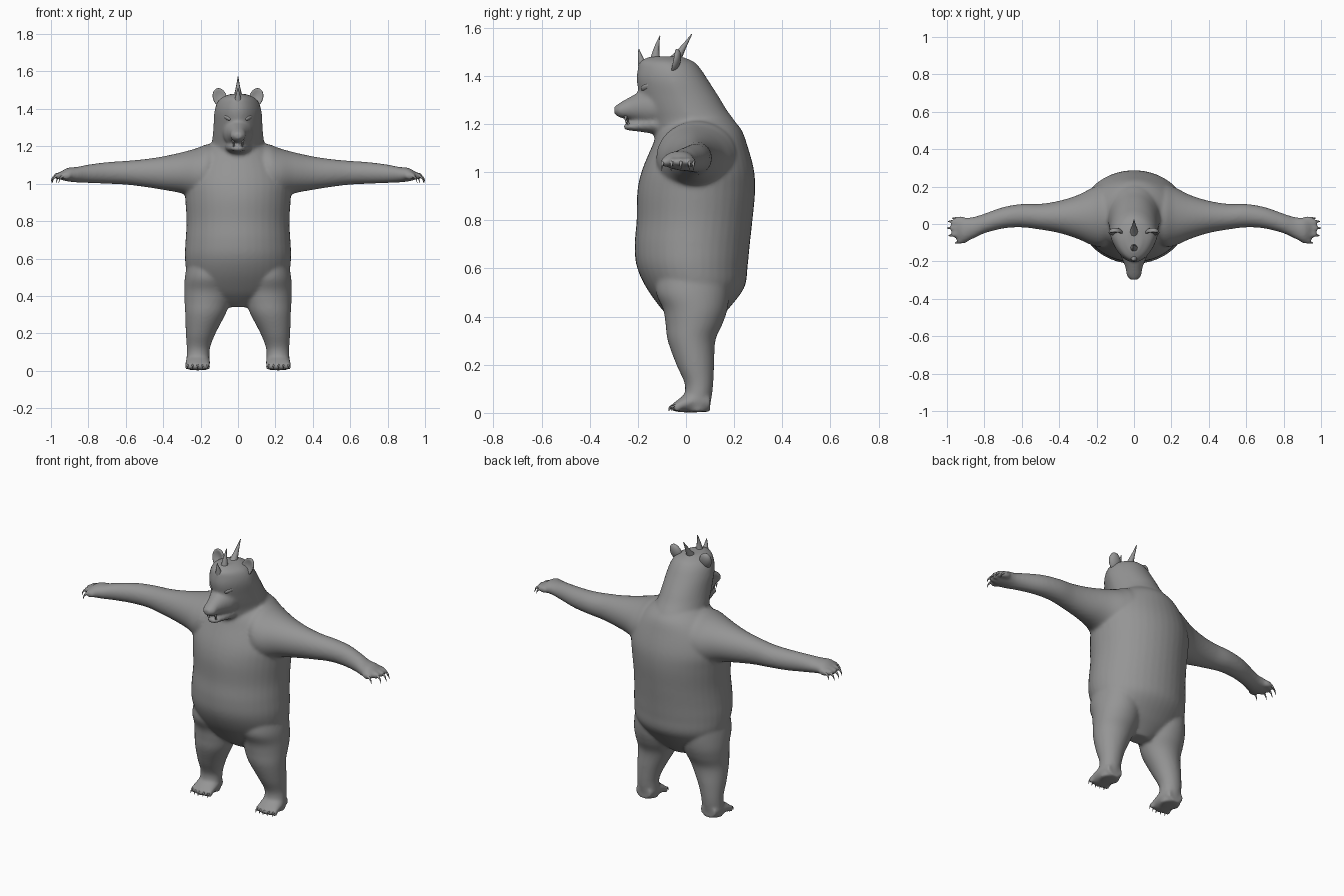
import bpy, bmesh, math
from mathutils import Vector

fur = bpy.data.materials.new("grey_fur")
fur.diffuse_color = (0.3, 0.3, 0.3, 1)


def finish(bm, name):
    bmesh.ops.recalc_face_normals(bm, faces=bm.faces)
    mesh = bpy.data.meshes.new(name)
    bm.to_mesh(mesh)
    bm.free()
    for p in mesh.polygons:
        p.use_smooth = True
    mesh.materials.append(fur)
    ob = bpy.data.objects.new(name, mesh)
    bpy.context.collection.objects.link(ob)
    return ob


def skin(bm, rings):
    n = len(rings[0])
    vs = [[bm.verts.new(p) for p in r] for r in rings]
    for a, b in zip(vs, vs[1:]):
        for i in range(n):
            j = (i + 1) % n
            bm.faces.new((a[i], a[j], b[j], b[i]))
    bm.faces.new(vs[0][::-1])
    bm.faces.new(vs[-1])


def smooth_rows(rows, steps=5):
    # Catmull-Rom interpolation of the section table
    out = []
    for k in range(len(rows) - 1):
        p0, p1 = rows[max(k - 1, 0)], rows[k]
        p2, p3 = rows[k + 1], rows[min(k + 2, len(rows) - 1)]
        for s in range(steps):
            t = s / steps
            out.append([0.5 * (2 * b + (c - a) * t + (2 * a - 5 * b + 4 * c - d) * t * t
                               + (3 * b - a - 3 * c + d) * t ** 3)
                        for a, b, c, d in zip(p0, p1, p2, p3)])
    return out + [list(rows[-1])]


def loft(bm, axis, rows, sx=1, egg=0.0, n=40):
    """Rows: position on axis, then low/high of the two other axes in x, y, z order."""
    rings = []
    for pos, l1, h1, l2, h2 in smooth_rows(rows):
        ring = []
        for i in range(n):
            t = 2 * math.pi * i / n
            c, s = math.cos(t), math.sin(t)
            u = (l1 + h1) / 2 + (h1 - l1) / 2 * c * (1 + egg * min(s, 0))
            v = (l2 + h2) / 2 + (h2 - l2) / 2 * s
            p = {'x': (pos, u, v), 'y': (u, pos, v), 'z': (u, v, pos)}[axis]
            ring.append((p[0] * sx, p[1], p[2]))
        rings.append(ring)
    skin(bm, rings)


def spike(bm, base, mid, tip, r, end=0.06, power=1.0, n=10, steps=7):
    """Curved tapering horn along a quadratic curve."""
    a, b, c = Vector(base), Vector(mid), Vector(tip)
    rings = []
    for k in range(steps + 1):
        t = k / steps
        p = a * (1 - t) ** 2 + b * 2 * t * (1 - t) + c * t * t
        d = ((b - a) * (1 - t) + (c - b) * t).normalized()
        e = d.cross(Vector((0.13, 0.9, 0.31))).normalized()
        f = d.cross(e)
        w = r * (end + (1 - end) * (1 - t ** power))
        rings.append([p + (e * math.cos(q) + f * math.sin(q)) * w
                      for q in (2 * math.pi * i / n for i in range(n))])
    skin(bm, rings)


def ball(bm, centre, size):
    vs = bmesh.ops.create_uvsphere(bm, u_segments=24, v_segments=14, radius=1)["verts"]
    for v in vs:
        v.co = Vector(centre) + Vector([a * b for a, b in zip(v.co, size)])
    return vs


# Body: overlapping lofts fused into one skin
bm = bmesh.new()
# torso
loft(bm, 'z', [(.34, -.07, .07, 0, .09), (.38, -.15, .15, -.05, .13), (.43, -.225, .225, -.10, .175),
               (.52, -.272, .272, -.165, .242), (.61, -.284, .284, -.205, .256), (.70, -.28, .28, -.213, .265),
               (.80, -.275, .275, -.205, .276), (.92, -.282, .282, -.202, .287), (1.01, -.285, .285, -.182, .282),
               (1.11, -.25, .25, -.14, .255), (1.18, -.19, .19, -.11, .228), (1.23, -.12, .12, -.06, .18)])
# neck and skull
loft(bm, 'z', [(1.08, -.19, .19, -.12, .24), (1.16, -.16, .16, -.135, .232), (1.21, -.142, .142, -.15, .204),
               (1.26, -.135, .135, -.172, .168), (1.31, -.131, .131, -.19, .138), (1.38, -.127, .127, -.205, .093),
               (1.43, -.113, .113, -.20, .06), (1.46, -.088, .088, -.19, .03), (1.48, -.04, .04, -.15, -.02)],
     egg=0.2)
# upper muzzle, nose and lower jaw
loft(bm, 'y', [(-.08, -.09, .09, 1.19, 1.37), (-.15, -.078, .078, 1.19, 1.355), (-.20, -.058, .058, 1.208, 1.33),
               (-.24, -.044, .044, 1.22, 1.308), (-.275, -.039, .039, 1.226, 1.288),
               (-.298, -.02, .02, 1.242, 1.272)])
loft(bm, 'y', [(-.06, -.08, .08, 1.15, 1.24), (-.14, -.066, .066, 1.16, 1.235), (-.20, -.046, .046, 1.169, 1.213),
               (-.24, -.035, .035, 1.173, 1.203), (-.26, -.018, .018, 1.18, 1.198)])
for sx in (-1, 1):
    # arm and palm
    loft(bm, 'x', [(.08, -.07, .18, .98, 1.21), (.16, -.12, .212, .92, 1.212), (.22, -.115, .195, .915, 1.19),
                   (.30, -.08, .155, .948, 1.168), (.40, -.048, .124, .967, 1.146), (.50, -.03, .108, .983, 1.131),
                   (.60, -.018, .107, .995, 1.122), (.70, -.024, .09, 1.0, 1.115), (.80, -.05, .055, 1.004, 1.102),
                   (.86, -.078, .037, 1.007, 1.09), (.91, -.098, .033, 1.012, 1.085),
                   (.945, -.085, .025, 1.02, 1.066)], sx)
    # fingers
    for x, y in ((.945, .024), (.967, .01), (.972, -.022), (.965, -.056), (.935, -.089)):
        ball(bm, ((x - .015) * sx, y, 1.042), (.032, .017, .02))
    # leg
    loft(bm, 'z', [(.58, .04, .27, -.12, .18), (.50, .03, .284, -.125, .18), (.43, .03, .288, -.095, .172),
                   (.37, .042, .286, -.085, .152), (.30, .068, .282, -.076, .122), (.20, .12, .279, -.04, .117),
                   (.12, .15, .274, -.005, .113), (.06, .153, .275, -.008, .106), (.004, .16, .27, .0, .094)], sx)
    # foot
    loft(bm, 'y', [(.10, .165, .265, .006, .08), (.05, .152, .277, .002, .10), (0, .149, .281, .002, .078),
                   (-.03, .152, .281, .003, .058), (-.048, .165, .268, .008, .042)], sx)
    for i in range(5):
        ball(bm, ((.162 + .027 * i) * sx, -.036 - .006 * (2 - abs(i - 2)), .024), (.015, .018, .019))
body = finish(bm, "body")
fuse = body.modifiers.new("fuse", 'REMESH')
fuse.mode = 'VOXEL'
fuse.voxel_size = 0.009
fuse.use_smooth_shade = True
soft = body.modifiers.new("soften", 'SMOOTH')
soft.factor = 0.5
soft.iterations = 6

for sx, side in ((-1, "right"), (1, "left")):
    # Cupped ear
    bm = bmesh.new()
    for v in ball(bm, (0, 0, 0), (.038, .026, .05)):
        if v.co.y < 0:
            rad = math.hypot(v.co.x / .038, v.co.z / .05)
            v.co.y += .030 * max(0, 1 - rad * rad)
        v.co = Vector((sx * (.097 + v.co.x + .15 * v.co.z), -.048 + v.co.y + .2 * v.co.z, 1.461 + v.co.z))
    finish(bm, side + "_ear")

    # Slanted eye
    bm = bmesh.new()
    for v in ball(bm, (0, 0, 0), (.02, .014, .012)):
        x, y, z = v.co
        v.co = (sx * (.058 + x), -.168 + y + .7 * x, 1.352 + z + .45 * x)
    finish(bm, side + "_eye")

    # Hand claws
    bm = bmesh.new()
    for x, y in ((.972, .031), (.995, .014), (1.0, -.022), (.993, -.062), (.958, -.101)):
        spike(bm, ((x - .045) * sx, y * .9, 1.044), ((x - .004) * sx, y, 1.046), (x * sx, y, 1.004), .011)
    finish(bm, side + "_hand_claws")

    # Foot claws
    bm = bmesh.new()
    for i in range(5):
        x = (.162 + .027 * i) * sx
        y = -.056 - .005 * (2 - abs(i - 2))
        spike(bm, (x, y + .02, .028), (x, y - .004, .034), (x, y - .006, .008), .009)
    finish(bm, side + "_foot_claws")

# Fangs
bm = bmesh.new()
for sx in (-1, 1):
    spike(bm, (.026 * sx, -.25, 1.232), (.027 * sx, -.252, 1.215), (.025 * sx, -.248, 1.2), .007)
    spike(bm, (.021 * sx, -.238, 1.192), (.022 * sx, -.242, 1.21), (.021 * sx, -.24, 1.222), .006)
finish(bm, "fangs")

# Row of crest horns on the head midline
bm = bmesh.new()
spike(bm, (0, -.172, 1.425), (0, -.192, 1.47), (0, -.196, 1.512), .026, power=.9)
spike(bm, (0, -.128, 1.45), (0, -.128, 1.51), (0, -.108, 1.566), .027, power=.8)
spike(bm, (0, -.052, 1.455), (0, -.022, 1.50), (0, .024, 1.573), .03, power=.8)
finish(bm, "crest_horns")
